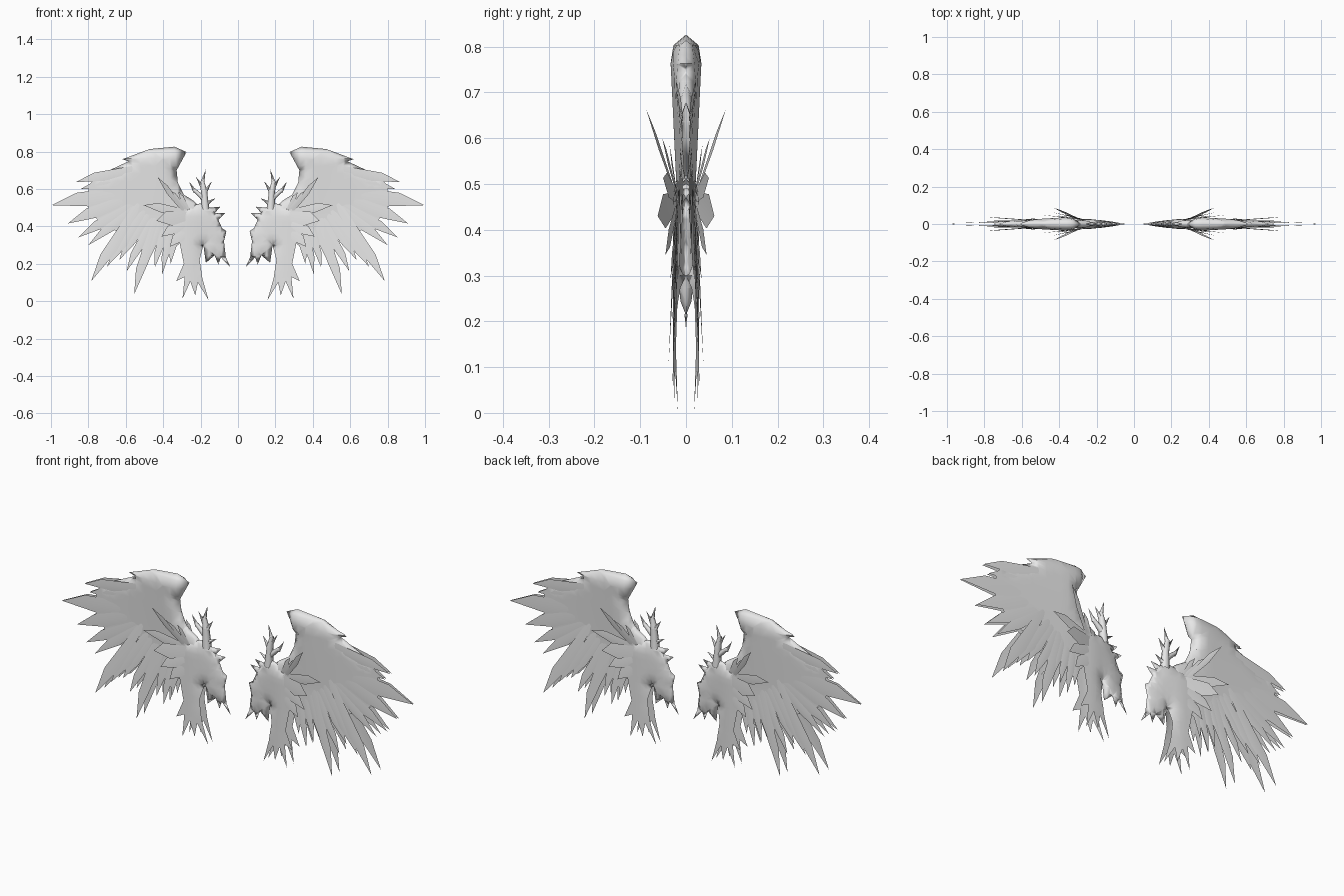
import bpy, bmesh, math
from mathutils import Vector
from mathutils.geometry import intersect_point_line

if "Cube" in bpy.data.objects:
    bpy.data.objects.remove(bpy.data.objects["Cube"])

grey = bpy.data.materials.new("plain_grey")
grey.diffuse_color = (0.8, 0.8, 0.8, 1)
grey.use_nodes = True
grey.node_tree.nodes["Principled BSDF"].inputs["Base Color"].default_value = grey.diffuse_color


def clamp(t):
    return max(0.0, min(1.0, t))


def finish(name, bm, angle=40):
    """Turn a front-right quarter into a part mirrored left-right and front-back."""
    for f in bm.faces:
        f.normal_update()
        if f.normal.y > 0:
            f.normal_flip()
    me = bpy.data.meshes.new(name)
    bm.to_mesh(me)
    bm.free()
    me.materials.append(grey)
    ob = bpy.data.objects.new(name, me)
    bpy.context.collection.objects.link(ob)
    mir = ob.modifiers.new("mirror", 'MIRROR')
    mir.use_axis = (True, True, False)
    mir.merge_threshold = 0.0005
    bpy.ops.object.select_all(action='DESELECT')
    ob.select_set(True)
    bpy.context.view_layer.objects.active = ob
    bpy.ops.object.shade_smooth_by_angle(angle=math.radians(angle))
    return ob


def bulged_skin(name, closed, rest, height, bevel, step=0.04):
    """Outline cut into a grid and bulged; the skin closes at y=0 along the closed edge."""
    bm = bmesh.new()
    f = bm.faces.new([bm.verts.new((x, 0, z)) for x, z in closed + rest])
    f.normal_update()
    bmesh.ops.triangulate(bm, faces=[f])
    for axis in (Vector((1, 0, 0)), Vector((0, 0, 1))):
        for i in range(1, int(1 / step)):
            bmesh.ops.bisect_plane(bm, geom=bm.verts[:] + bm.edges[:] + bm.faces[:],
                                   dist=1e-5, plane_co=axis * (i * step + 0.003), plane_no=axis)
    line = [Vector((x, 0, z)) for x, z in closed]
    for v in bm.verts:
        p = v.co.copy()
        d = 9.0
        for a, b in zip(line, line[1:]):
            t = intersect_point_line(p, a, b)[1]
            d = min(d, (p - a.lerp(b, clamp(t))).length)
        t = clamp(d / bevel)
        v.co.y = -height(p.x, p.z) * math.sqrt(1 - (1 - t) ** 2)
    return finish(name, bm, 60)


def feathers(name, blades):
    """Pointed blades: root x, root z, tip x, tip z, width, root depth, tip depth."""
    bm = bmesh.new()
    for rx, rz, tx, tz, w, y0, y1 in blades:
        a, b = Vector((rx, -y0, rz)), Vector((tx, -y1, tz))
        side = Vector((-(tz - rz), 0, tx - rx)).normalized() * w / 2
        rib = [bm.verts.new(a.lerp(b, t) - Vector((0, e, 0)))
               for t, e in ((0, 0), (0.55, 0.002), (1, 0))]
        for s in (-1, 1):
            e1 = bm.verts.new(a.lerp(b, 0.12) + side * s * 0.6)
            e2 = bm.verts.new(a.lerp(b, 0.65 + 0.06 * s) + side * s)
            bm.faces.new((rib[0], e1, rib[1]))
            bm.faces.new((e1, e2, rib[1]))
            bm.faces.new((e2, rib[2], rib[1]))
    return finish(name, bm)


def spikes(name, items):
    """Front halves of tapered prongs: base x, z, end x, z, base radius, end radius."""
    bm = bmesh.new()
    for ax, az, bx, bz, r0, r1 in items:
        a, b = Vector((ax, 0, az)), Vector((bx, 0, bz))
        side = Vector((-(bz - az), 0, bx - ax)).normalized()
        rings = []
        for p, r in ((a, r0), (b, r1)):
            rings.append([bm.verts.new(p + side * r * math.cos(k * math.pi / 4)
                                       - Vector((0, r * math.sin(k * math.pi / 4), 0)))
                          for k in range(5)])
        for k in range(4):
            bm.faces.new((rings[0][k], rings[0][k + 1], rings[1][k + 1], rings[1][k]))
    return finish(name, bm, 60)


# Wing sheet: thick at the wrist, thin towards the tip and trailing edge
def wing_height(x, z):
    along = 0.034 - 0.026 * clamp((x - 0.40) / 0.45)
    return along * (0.55 + 0.45 * clamp((z - 0.45) / 0.32))


bulged_skin("wing_sheet",
            [(.20, .50), (.235, .535), (.29, .57), (.322, .635), (.328, .70), (.275, .797),
             (.34, .826), (.473, .813), (.618, .759), (.585, .748), (.74, .675)],
            [(.80, .62), (.80, .50), (.74, .42), (.66, .38), (.55, .33), (.45, .30),
             (.38, .28), (.32, .30), (.25, .40)],
            wing_height, 0.05)


# Inner body with ragged edge and forked tail
def body_height(x, z):
    return 0.006 + 0.022 * clamp((x - 0.05) / 0.2)


bulged_skin("inner_body",
            [(.28, .51), (.235, .515), (.19, .525), (.15, .50), (.095, .505), (.125, .47),
             (.07, .47), (.105, .435), (.085, .39), (.062, .375), (.075, .32), (.065, .235),
             (.04, .18), (.092, .235), (.105, .195), (.125, .245), (.172, .205), (.185, .30)],
            [(.205, .22), (.19, .12), (.157, .005), (.215, .10), (.228, .03), (.255, .105),
             (.297, .012), (.285, .13), (.33, .107), (.29, .20), (.31, .30), (.33, .40),
             (.33, .47)],
            body_height, 0.06, 0.03)

# Long flight feathers fanned from the arm
feathers("primary_feathers", [
    (.50, .72, .869, .636, .055, .024, .006),
    (.50, .68, .84, .60, .06, .020, .006),
    (.50, .60, .998, .513, .085, .017, .003),
    (.52, .58, .91, .415, .07, .016, .006),
    (.50, .55, .855, .34, .06, .016, .010),
    (.52, .54, .785, .107, .065, .016, .038),
    (.49, .50, .70, .185, .055, .016, .030),
    (.47, .48, .635, .22, .05, .016, .026),
    (.50, .54, .80, .30, .05, .015, .018),
])

# Shorter trailing feathers
feathers("secondary_feathers", [
    (.43, .48, .555, .037, .055, .016, .030),
    (.45, .46, .595, .16, .045, .016, .028),
    (.42, .46, .525, .20, .04, .016, .022),
    (.41, .46, .49, .19, .04, .016, .024),
    (.38, .45, .445, .18, .04, .016, .024),
    (.35, .45, .405, .145, .04, .016, .026),
    (.33, .44, .36, .20, .04, .016, .022),
])

# Small splayed feathers over the shoulder
feathers("covert_feathers", [
    (.28, .47, .43, .663, .03, .020, .087),
    (.27, .48, .375, .60, .03, .020, .052),
    (.26, .48, .32, .585, .025, .020, .036),
    (.25, .47, .505, .513, .05, .020, .050),
    (.25, .46, .435, .43, .08, .020, .062),
    (.24, .45, .41, .345, .06, .020, .045),
    (.24, .42, .365, .29, .06, .022, .034),
])

# Branching horn on the shoulder
spikes("shoulder_horn", [
    (.175, .49, .182, .60, .022, .015),
    (.182, .59, .192, .645, .017, .010),
    (.190, .635, .172, .706, .010, .0),
    (.185, .60, .225, .665, .012, .0),
    (.178, .58, .140, .640, .012, .0),
    (.185, .55, .235, .595, .014, .009),
    (.230, .585, .262, .640, .010, .0),
    (.172, .52, .120, .550, .012, .0),
])
